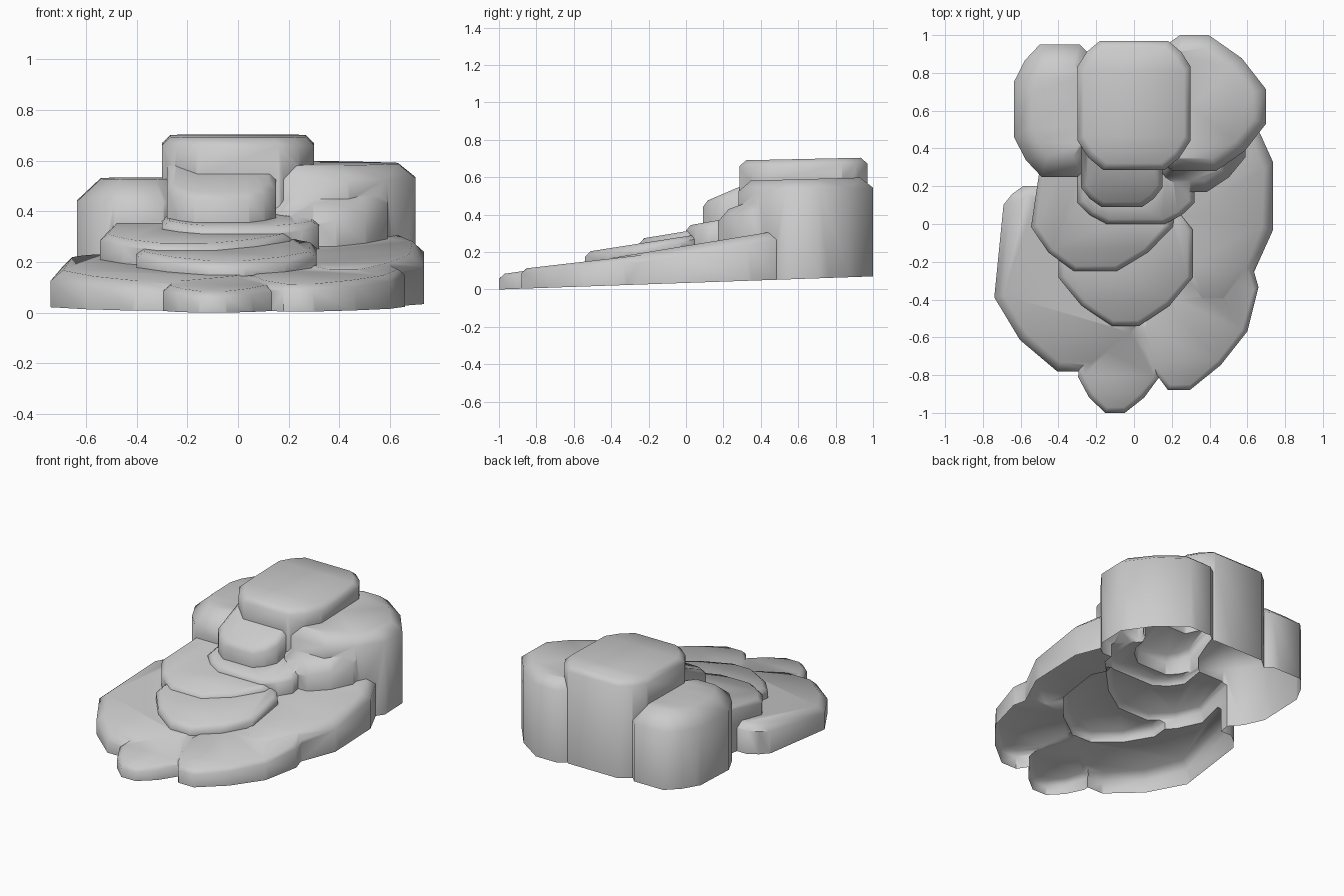
import bpy, bmesh
from mathutils import Vector

if "Cube" in bpy.data.objects:
    bpy.data.objects.remove(bpy.data.objects["Cube"])


def stone(name, x0, x1, y0, y1, z_front, z_back, front=.4, back=.2, rim=.03, shear=0):
    """Closed slab in a box, corners cut by fractions, chamfered rim, sloping top."""
    c = Vector(((x0 + x1) / 2, (y0 + y1) / 2))
    w, h = x1 - x0, y1 - y0
    outline = []
    for sx, sy in ((-1, -1), (1, -1), (1, 1), (-1, 1)):
        cut = front if sy < 0 else back
        corner = c + Vector((sx * w, sy * h)) / 2
        a = corner - Vector((0, sy * cut * h))
        b = corner - Vector((sx * cut * w, 0))
        mid = ((a + b) / 2).lerp(corner, .15)
        outline += [a, mid, b] if sx == sy else [b, mid, a]
    for p in outline:
        p.x += shear * (p.y - c.y)
    n = len(outline)

    def top(p):
        return z_front + (z_back - z_front) * (p.y - y0) / h

    bm = bmesh.new()
    rings = [[], [], []]
    for p in outline:
        q = p + (c - p).normalized() * rim
        rings[0].append(bm.verts.new((p.x, p.y, -1)))
        rings[1].append(bm.verts.new((p.x, p.y, top(p) - rim * .8)))
        rings[2].append(bm.verts.new((q.x, q.y, top(q))))
    for a, b in zip(rings, rings[1:]):
        for i in range(n):
            j = (i + 1) % n
            bm.faces.new((a[i], a[j], b[j], b[i]))
    bm.faces.new(rings[0])
    bm.faces.new(rings[2])
    bmesh.ops.triangulate(bm, faces=bm.faces)
    bmesh.ops.recalc_face_normals(bm, faces=bm.faces)
    me = bpy.data.meshes.new(name)
    bm.to_mesh(me)
    bm.free()
    ob = bpy.data.objects.new(name, me)
    bpy.context.collection.objects.link(ob)
    return ob


parts = [
    # low front slabs
    stone("left_front_slab", -.73, .2, -.78, .2, .12, .235, rim=.05, back=.1, shear=.1),
    stone("small_front_slab", -.29, .14, -1, -.5, .08, .15, front=.38, shear=.1),
    stone("right_front_slab", .05, .62, -.88, -.1, .11, .2, back=.3, shear=.25),
    # right flank, rising to the back
    stone("right_flank", .1, .735, -.45, .59, .16, .33, rim=.06, back=.25),
    # stepped centre
    stone("middle_slab", -.4, .31, -.54, .1, .2, .3),
    stone("upper_slab", -.53, .22, -.25, .42, .27, .38, front=.35, back=.1, shear=.15),
    stone("lower_step", -.3, .32, 0, .45, .34, .42, front=.25),
    stone("upper_step", -.28, .15, .09, .5, .465, .64, front=.25),
    # back blocks
    stone("left_back_block", -.635, -.15, .25, .95, .525, .535, front=.3, back=.28, rim=.11),
    stone("right_back_block", -.06, .7, .28, 1, .58, .6, front=.35, back=.4, rim=.07),
    stone("right_back_ledge", .08, .59, .17, .63, .41, .57, rim=.06),
    stone("centre_top_block", -.3, .3, .285, .97, .69, .705, front=.23, rim=.04),
]

# fuse all stones into one skin
rock = parts[0]
rock.name = "stepped_rock"
for p in parts[1:]:
    m = rock.modifiers.new("fuse", 'BOOLEAN')
    m.operation = 'UNION'
    m.solver = 'MANIFOLD'
    m.object = p
dg = bpy.context.evaluated_depsgraph_get()
mesh = bpy.data.meshes.new_from_object(rock.evaluated_get(dg))
rock.modifiers.clear()
rock.data = mesh
for p in parts[1:]:
    bpy.data.objects.remove(p)

# cut off along the gently rising base, leaving the underside open
bm = bmesh.new()
bm.from_mesh(mesh)
bmesh.ops.bisect_plane(bm, geom=bm.verts[:] + bm.edges[:] + bm.faces[:],
                       plane_co=(0, -1, 0), plane_no=(0, -.035, 1), clear_inner=True)
bm.to_mesh(mesh)
bm.free()

bpy.context.view_layer.objects.active = rock
rock.select_set(True)
bpy.ops.object.shade_smooth_by_angle(angle=.9)
